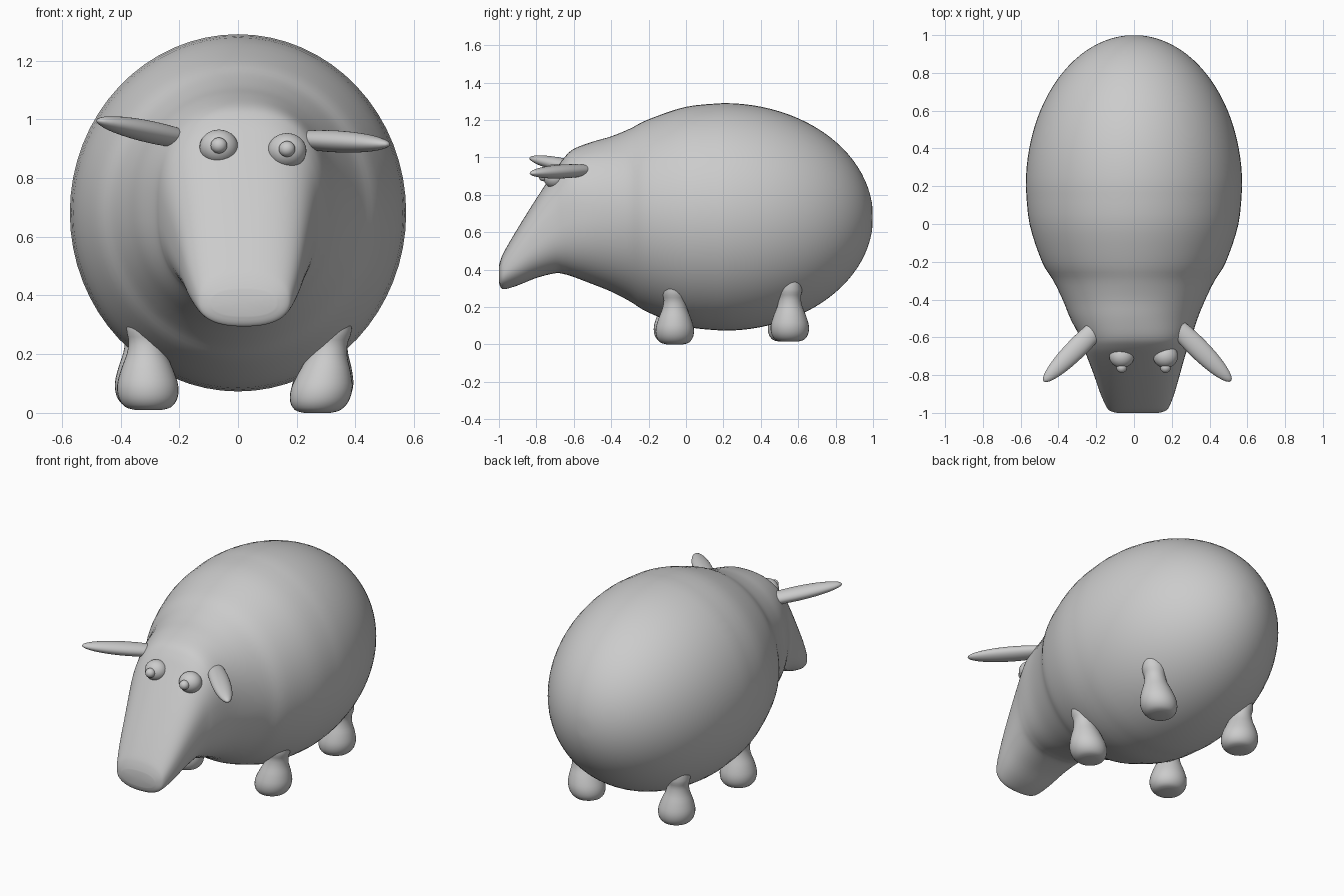
import bpy, bmesh, math
from mathutils import Vector

cube = bpy.data.objects.get("Cube")
if cube:
    bpy.data.objects.remove(cube, do_unlink=True)

grey = bpy.data.materials.new("plain grey")
grey.use_nodes = True
COLOUR = (0.6, 0.6, 0.6, 1)
grey.diffuse_color = COLOUR
grey.node_tree.nodes["Principled BSDF"].inputs["Base Color"].default_value = COLOUR


def finish(name, bm):
    bmesh.ops.recalc_face_normals(bm, faces=bm.faces)
    mesh = bpy.data.meshes.new(name)
    bm.to_mesh(mesh)
    bm.free()
    mesh.materials.append(grey)
    for face in mesh.polygons:
        face.use_smooth = True
    obj = bpy.data.objects.new(name, mesh)
    bpy.context.collection.objects.link(obj)
    return obj


def loft(name, rings):
    """Skin a list of equal point rings and close both ends with a fan."""
    bm = bmesh.new()
    loops = [[bm.verts.new(p) for p in ring] for ring in rings]
    n = len(loops[0])
    for a, b in zip(loops, loops[1:]):
        for i in range(n):
            j = (i + 1) % n
            bm.faces.new((a[i], a[j], b[j], b[i]))
    for loop in (loops[0], loops[-1]):
        mid = bm.verts.new(sum((v.co for v in loop), Vector()) / n)
        for i in range(n):
            bm.faces.new((loop[i], loop[(i + 1) % n], mid))
    return finish(name, bm)


def ellipsoid(name, centre, radii, axis=(1, 0, 0)):
    bm = bmesh.new()
    bmesh.ops.create_uvsphere(bm, u_segments=32, v_segments=20, radius=1)
    bmesh.ops.scale(bm, vec=radii, verts=bm.verts)
    obj = finish(name, bm)
    obj.location = centre
    obj.rotation_mode = 'QUATERNION'
    obj.rotation_quaternion = Vector(axis).to_track_quat('X', 'Z')
    return obj


def smooth_rows(rows, steps=4):
    """Catmull-Rom interpolation of table rows."""
    out = []
    for k in range(len(rows) - 1):
        quad = zip(rows[max(k - 1, 0)], rows[k], rows[k + 1], rows[min(k + 2, len(rows) - 1)])
        quad = list(quad)
        for s in range(steps):
            t = s / steps
            out.append([b + t * (c - a) / 2 + t * t * (a - 2.5 * b + 2 * c - d / 2)
                        + t ** 3 * (1.5 * (b - c) + (d - a) / 2) for a, b, c, d in quad])
    out.append(list(rows[-1]))
    return out


# Body and head: rows of y, top z, bottom z, half width, squareness, x shift
front = [
    (-1.0, 0.42, 0.33, 0.11, 2.4, 0.02),
    (-0.99, 0.455, 0.303, 0.145, 2.4, 0.02),
    (-0.97, 0.50, 0.295, 0.165, 2.4, 0.02),
    (-0.9, 0.62, 0.315, 0.195, 2.5, 0.018),
    (-0.8, 0.78, 0.355, 0.227, 2.6, 0.015),
    (-0.7, 0.93, 0.38, 0.26, 2.6, 0.01),
    (-0.65, 1.0, 0.375, 0.278, 2.5, 0.01),
    (-0.6, 1.045, 0.36, 0.295, 2.4, 0.01),
    (-0.5, 1.083, 0.322, 0.337, 2.2, 0),
    (-0.4, 1.112, 0.282, 0.378, 2.1, 0),
    (-0.3, 1.153, 0.23, 0.427, 2, 0),
    (-0.2, 1.203, 0.17, 0.487, 2, 0),
    (0.0, 1.27, 0.095, 0.553, 2, 0),
    (0.2, 1.29, 0.073, 0.573, 2, 0),
]
rows = smooth_rows(front)
for i in range(1, 24):
    a = i / 24 * math.pi / 2
    c = math.cos(a)
    mid = 0.68
    rows.append([0.2 + 0.8 * math.sin(a), mid + 0.61 * c, mid - 0.607 * c, 0.573 * c, 2, 0])


def body_ring(y, top, bottom, width, power, shift, sides=64):
    ring = []
    for i in range(sides):
        a = math.tau * i / sides
        c, s = math.cos(a), math.sin(a)
        x = math.copysign(abs(c) ** (2 / power), c) * width + shift
        z = math.copysign(abs(s) ** (2 / power), s) * (top - bottom) / 2
        ring.append((x, y, (top + bottom) / 2 + z))
    return ring


loft("body", [body_ring(*r) for r in rows])

# Stubby bell-shaped legs: rows of height, radius
leg_profile = smooth_rows([
    (0.0, 0.045), (0.01, 0.078), (0.04, 0.1), (0.085, 0.104), (0.14, 0.088),
    (0.19, 0.068), (0.235, 0.06), (0.28, 0.066), (0.36, 0.05)], 3)


def leg(name, x, y, lift, lean):
    rings = []
    for z, r in leg_profile:
        cx = x + lean * z / 0.3
        rings.append([(cx + r * math.cos(t), y + r * 0.98 * math.sin(t), z + lift)
                      for t in (math.tau * i / 32 for i in range(32))])
    loft(name, rings)


leg("front_right_leg", -0.305, -0.07, 0.01, -0.01)
leg("front_left_leg", 0.27, -0.06, 0.0, 0.055)
leg("back_right_leg", -0.31, 0.54, 0.015, -0.02)
leg("back_left_leg", 0.275, 0.555, 0.015, 0.05)

# Ears sweep outward and forward
ellipsoid("right_ear", (-0.29, -0.645, 0.955), (0.27, 0.055, 0.037), (-0.27, -0.27, 0.06))
ellipsoid("left_ear", (0.33, -0.648, 0.925), (0.26, 0.055, 0.037), (0.18, -0.18, -0.01))

# Eyes with small raised pupils
for side, x, z in (("right", -0.065, 0.905), ("left", 0.167, 0.893)):
    ellipsoid(side + "_eye", (x, -0.7, z), (0.066, 0.062, 0.06))
    ellipsoid(side + "_pupil", (x, -0.76, z + 0.006), (0.028, 0.028, 0.027))
